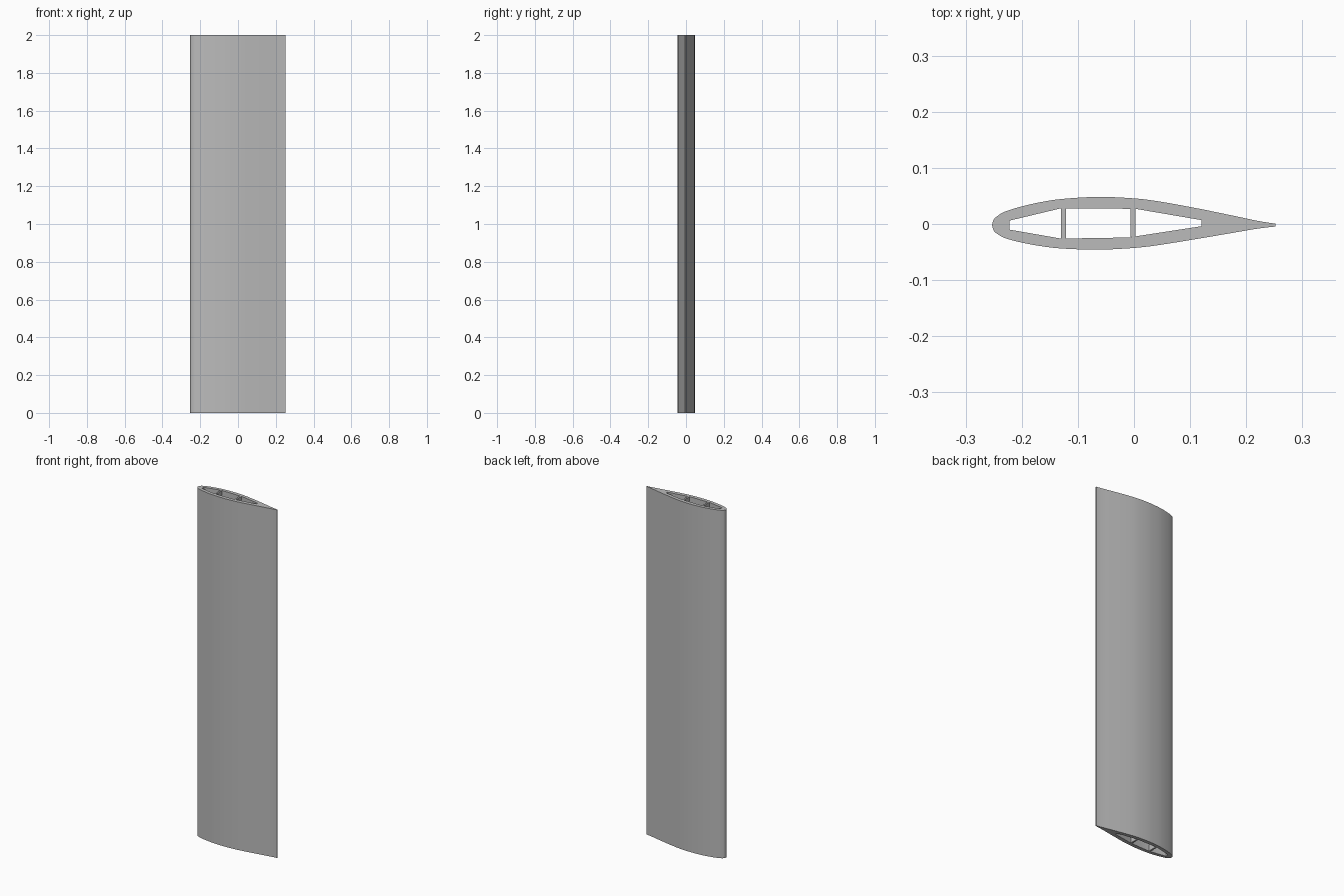
import bpy
import bmesh
import math

HEIGHT = 2.0
NOSE, TAIL = -0.253, 0.252

cube = bpy.data.objects.get("Cube")
if cube:
    bpy.data.objects.remove(cube, do_unlink=True)

grey = bpy.data.materials.new("light_grey")
grey.use_nodes = True
colour = (0.5, 0.5, 0.5, 1)
grey.diffuse_color = colour
grey.node_tree.nodes["Principled BSDF"].inputs["Base Color"].default_value = colour


def smooth_path(points, steps=4):
    """Pass a Catmull-Rom curve through 2D points."""
    path = []
    for i in range(len(points) - 1):
        a, b, c, d = [points[max(0, min(len(points) - 1, i + k))] for k in (-1, 0, 1, 2)]
        for s in range(steps):
            t = s / steps
            path.append(tuple(
                0.5 * (2 * q + (r - p) * t + (2 * p - 5 * q + 4 * r - w) * t**2
                       + (3 * q - p - 3 * r + w) * t**3)
                for p, q, r, w in zip(a, b, c, d)))
    return path + [points[-1]]


def camber(x):
    return -0.002 + 0.0035 * math.sin(math.pi * (x - NOSE) / (TAIL - NOSE))


def extrude_section(name, loops):
    """Fill closed outlines, holes included, and raise them to full height."""
    bm = bmesh.new()
    edges = []
    for loop in loops:
        verts = [bm.verts.new((x, y, 0)) for x, y in loop]
        edges += [bm.edges.new((v, verts[i - 1])) for i, v in enumerate(verts)]
    bmesh.ops.triangle_fill(bm, edges=edges, use_beauty=True)
    raised = bmesh.ops.extrude_face_region(bm, geom=bm.faces[:], use_keep_orig=True)
    top = [g for g in raised["geom"] if isinstance(g, bmesh.types.BMVert)]
    bmesh.ops.translate(bm, vec=(0, 0, HEIGHT), verts=top)
    bmesh.ops.recalc_face_normals(bm, faces=bm.faces[:])
    mesh = bpy.data.meshes.new(name)
    bm.to_mesh(mesh)
    bm.free()
    mesh.materials.append(grey)
    obj = bpy.data.objects.new(name, mesh)
    bpy.context.collection.objects.link(obj)
    return obj


# Wing skin: half thickness from nose to tail, mirrored about the camber line
half = [(NOSE, 0), (-0.25, 0.01), (-0.242, 0.017), (-0.23, 0.0235), (-0.205, 0.031),
        (-0.17, 0.0385), (-0.13, 0.044), (-0.07, 0.047), (-0.02, 0.0455),
        (0.03, 0.041), (0.1, 0.0295), (0.17, 0.0165), (0.22, 0.007), (TAIL, 0.0025)]
side = smooth_path(half)
outline = [(x, camber(x) + t) for x, t in side]
outline += [(x, camber(x) - t) for x, t in reversed(side[1:])]

# Hollow core
cavity = [(-0.222, 0.006), (-0.13, 0.028), (0.003, 0.027), (0.12, 0.007),
          (0.12, -0.004), (0.003, -0.022), (-0.006, -0.024), (-0.13, -0.026), (-0.222, -0.01)]
skin = extrude_section("wing_skin", [outline, cavity])

# Spars across the core
for name, x0, x1, low, high in (("front_spar", -0.13, -0.121, -0.026, 0.028),
                                ("rear_spar", -0.006, 0.003, -0.023, 0.027)):
    extrude_section(name, [[(x0, low), (x1, low), (x1, high), (x0, high)]])

bpy.ops.object.select_all(action="DESELECT")
skin.select_set(True)
bpy.context.view_layer.objects.active = skin
bpy.ops.object.shade_smooth_by_angle(angle=math.radians(30))
